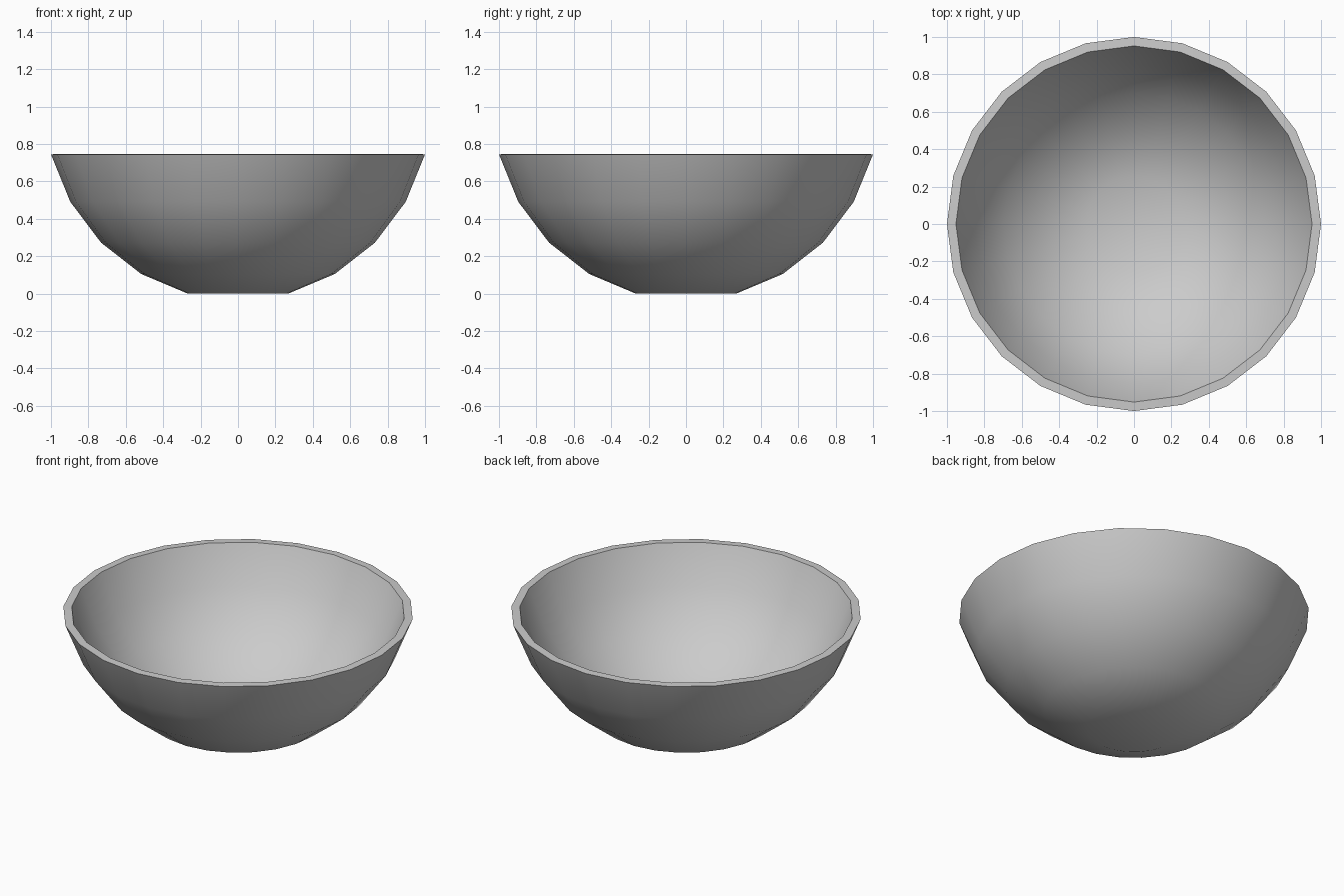
import bpy, bmesh, math

if "Cube" in bpy.data.objects:
    bpy.data.objects.remove(bpy.data.objects["Cube"])

SEGMENTS = 24
RIM_Z = 0.745
WALL = 0.048

# Outer profile: sphere arc in 15 degree steps, cut flat at the base and at the rim
R = 1.0 / math.sin(math.radians(75))
arc = [math.radians(a) for a in (15, 30, 45, 60, 75)]
rise = R * (math.cos(arc[0]) - math.cos(arc[-1]))
outer = [(R * math.sin(a), RIM_Z / rise * R * (math.cos(arc[0]) - math.cos(a))) for a in arc]

# Inner profile: offset by the wall thickness, with a level rim
inner = [(r - WALL * math.sin(a), z + WALL * math.cos(a)) for (r, z), a in zip(outer, arc)]
inner[-1] = (1.0 - WALL, RIM_Z + 0.002)

# Lathe the closed wall profile
bm = bmesh.new()
rings = []
for r, z in outer + inner[::-1]:
    rings.append([bm.verts.new((r * math.cos(2 * math.pi * i / SEGMENTS),
                                r * math.sin(2 * math.pi * i / SEGMENTS), z))
                  for i in range(SEGMENTS)])
for a, b in zip(rings, rings[1:]):
    for i in range(SEGMENTS):
        j = (i + 1) % SEGMENTS
        bm.faces.new((a[i], a[j], b[j], b[i]))

# Flat base outside and floor inside
bm.faces.new(rings[0][::-1])
bm.faces.new(rings[-1])
bmesh.ops.recalc_face_normals(bm, faces=bm.faces)

mesh = bpy.data.meshes.new("bowl")
bm.to_mesh(mesh)
bm.free()
bowl = bpy.data.objects.new("bowl", mesh)
bpy.context.collection.objects.link(bowl)

# Smooth walls, crisp rim edges
bpy.context.view_layer.objects.active = bowl
bowl.select_set(True)
bpy.ops.object.shade_smooth_by_angle(angle=math.radians(40))
